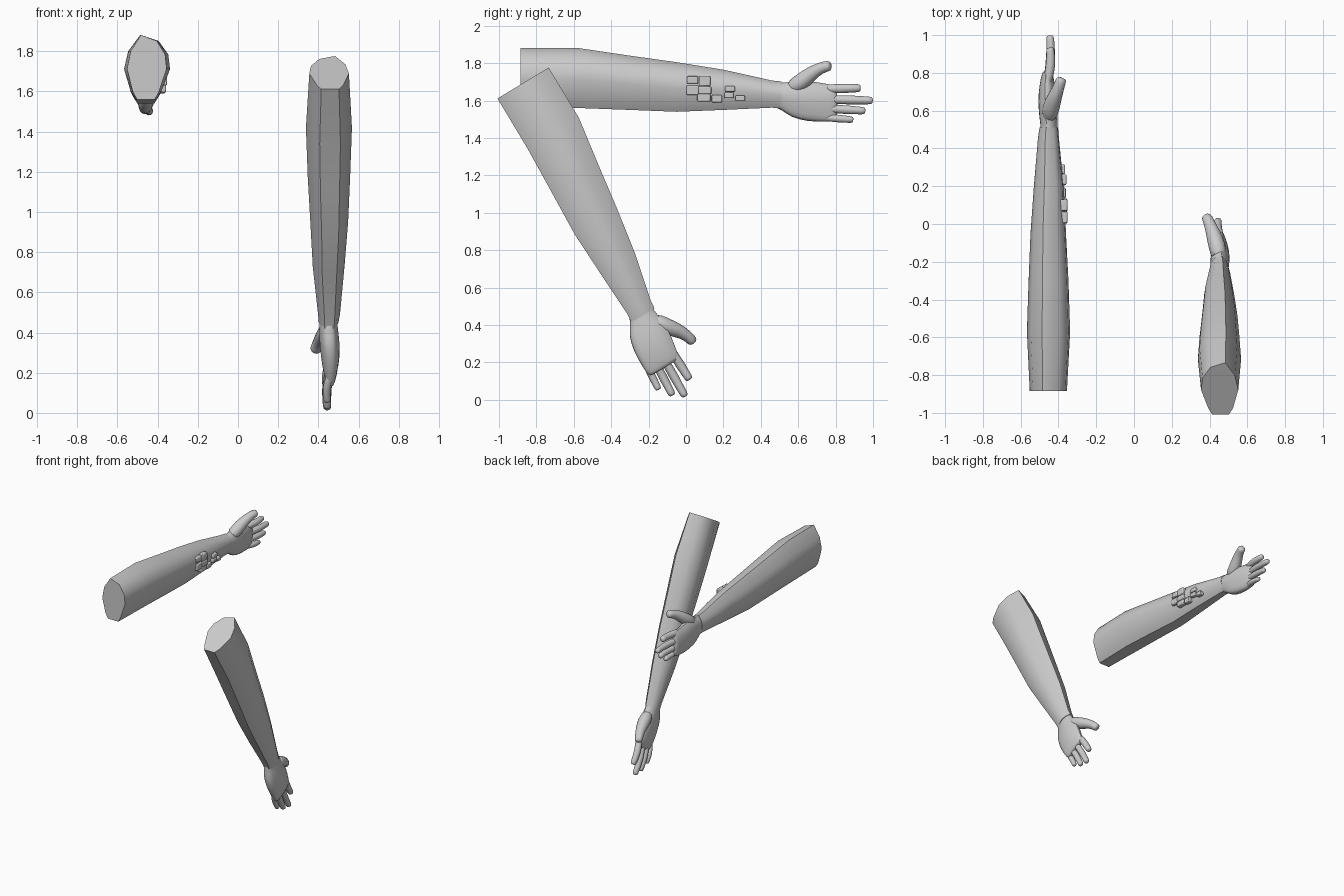
import bpy, bmesh, math
from mathutils import Vector, Matrix

cube = bpy.data.objects.get("Cube")
if cube:
    bpy.data.objects.remove(cube, do_unlink=True)

skin = bpy.data.materials.new("pale_grey")
skin.use_nodes = True
COLOUR = (0.6, 0.6, 0.6, 1)
skin.diffuse_color = COLOUR
skin.node_tree.nodes["Principled BSDF"].inputs["Base Color"].default_value = COLOUR

# The lowered left arm is the raised right arm mirrored and swung about the wrist
WRIST = Vector((0, 0.5, 1.63))
LOWERED = (Matrix.Translation((0, -0.235, 0.46)) @ Matrix.Rotation(math.radians(-59), 4, "X")
           @ Matrix.Translation(-WRIST) @ Matrix.Scale(-1, 4, (1, 0, 0)))
ARMS = {"right": Matrix.Identity(4), "left": LOWERED}


def finish(name, bm, matrix, subdiv=0, angle=50):
    bm.transform(matrix)
    bmesh.ops.recalc_face_normals(bm, faces=bm.faces)
    mesh = bpy.data.meshes.new(name)
    bm.to_mesh(mesh)
    bm.free()
    mesh.materials.append(skin)
    ob = bpy.data.objects.new(name, mesh)
    bpy.context.collection.objects.link(ob)
    if subdiv:
        ob.modifiers.new("smooth", "SUBSURF").levels = subdiv
        ob.modifiers["smooth"].render_levels = subdiv
    bpy.ops.object.select_all(action="DESELECT")
    ob.select_set(True)
    bpy.context.view_layer.objects.active = ob
    bpy.ops.object.shade_smooth_by_angle(angle=math.radians(angle))
    return ob


def loft(name, rings, matrix, subdiv=0, angle=50):
    bm = bmesh.new()
    loops = [[bm.verts.new(p) for p in ring] for ring in rings]
    n = len(loops[0])
    for a, b in zip(loops, loops[1:]):
        for i in range(n):
            bm.faces.new((a[i], a[(i + 1) % n], b[(i + 1) % n], b[i]))
    bm.faces.new(loops[0])
    bm.faces.new(loops[-1])
    return finish(name, bm, matrix, subdiv, angle)


# Cross-section: (across x, up z) with a narrow ridge on top and a flat underside
SECTION = [(-0.3, 1), (0.5, 0.82), (0.92, 0.4), (1, -0.05), (0.62, -0.75), (0.4, -1),
           (-0.5, -1), (-0.72, -0.75), (-1, -0.05), (-0.82, 0.5)]


def arm_ring(y, low, high, x0, x1, round_top=0):
    cx, hx, cz, hz = (x0 + x1) / 2, (x1 - x0) / 2, (low + high) / 2, (high - low) / 2
    return [(cx + u * hx, y, cz + v * hz) for u, v in SECTION]


def tube_rings(points, sides=8):
    """Round rings along a path of (x, y, z, radius)."""
    rings = []
    for i, p in enumerate(points):
        before, after = points[max(i - 1, 0)], points[min(i + 1, len(points) - 1)]
        axis = (Vector(after[:3]) - Vector(before[:3])).normalized()
        side = axis.cross(Vector((1, 0, 0))).normalized()
        up = side.cross(axis)
        rings.append([Vector(p[:3]) + p[3] * (side * math.cos(t) + up * math.sin(t))
                      for t in (math.tau * k / sides for k in range(sides))])
    return rings


# y, underside, top, outer x, inner x
FOREARM = [(-0.885, 1.56, 1.88, -0.552, -0.355), (-0.57, 1.56, 1.88, -0.567, -0.338),
           (-0.3, 1.55, 1.84, -0.558, -0.347), (-0.05, 1.54, 1.805, -0.548, -0.36),
           (0.2, 1.55, 1.765, -0.53, -0.372), (0.46, 1.562, 1.707, -0.508, -0.398),
           (0.51, 1.558, 1.702, -0.5, -0.402)]
PALM = [(0.46, 1.562, 1.707, -0.505, -0.4), (0.51, 1.555, 1.7, -0.495, -0.405),
        (0.56, 1.508, 1.713, -0.505, -0.4), (0.65, 1.488, 1.72, -0.512, -0.405),
        (0.73, 1.485, 1.705, -0.505, -0.415), (0.8, 1.487, 1.692, -0.49, -0.428),
        (0.81, 1.5, 1.68, -0.48, -0.44)]
# name, base z, tip y, tip z, radius
FINGERS = [("index", 1.662, 0.935, 1.667, 0.027), ("middle", 1.607, 1.0, 1.6, 0.026),
           ("ring", 1.558, 0.96, 1.545, 0.025), ("little", 1.51, 0.895, 1.497, 0.022)]
THUMB = [(-0.452, 0.55, 1.66, 0.045), (-0.44, 0.62, 1.70, 0.052), (-0.42, 0.67, 1.745, 0.043),
         (-0.4, 0.72, 1.775, 0.033), (-0.387, 0.76, 1.785, 0.032), (-0.38, 0.775, 1.787, 0.024)]

for side, matrix in ARMS.items():
    loft(side + "_forearm", [arm_ring(*r) for r in FOREARM], matrix)
    loft(side + "_palm", [arm_ring(*r) for r in PALM], matrix, subdiv=1, angle=80)
    loft(side + "_thumb", tube_rings(THUMB), matrix, subdiv=1, angle=80)
    for name, z, tip_y, tip_z, r in FINGERS:
        path = []
        for t, grow in ((0, 1), (0.25, 0.95), (0.5, 1.05), (0.75, 0.92), (0.94, 0.9), (1, 0.65)):
            bend = 0.012 * math.sin(t * math.pi)
            path.append((-0.463 + 0.018 * t + bend, 0.74 + (tip_y - 0.74) * t,
                         z + (tip_z - z) * t, r * grow))
        loft(side + "_" + name + "_finger", tube_rings(path), matrix, subdiv=1, angle=80)

# Raised blocks on the inner side of the right forearm: y, z, length, height
BLOCKS = [(0.035, 1.71, 0.06, 0.04), (0.1, 1.705, 0.06, 0.055), (0.035, 1.655, 0.065, 0.05),
          (0.1, 1.655, 0.07, 0.04), (0.095, 1.615, 0.07, 0.04), (0.165, 1.61, 0.055, 0.04),
          (0.235, 1.662, 0.055, 0.03), (0.23, 1.628, 0.05, 0.03), (0.29, 1.612, 0.05, 0.03)]
for i, (y, z, length, height) in enumerate(BLOCKS):
    x = -0.371 - 0.035 * max(0, y - 0.1) - 0.2 * max(0, 1.64 - z)
    bm = bmesh.new()
    bmesh.ops.create_cube(bm, size=1)
    bm.transform(Matrix.Translation((x, y, z)) @ Matrix.Diagonal((0.036, length, height, 1)))
    block = finish("forearm_block_%d" % (i + 1), bm, Matrix.Identity(4), angle=40)
    bevel = block.modifiers.new("soft_edges", "BEVEL")
    bevel.width, bevel.segments = 0.006, 2
